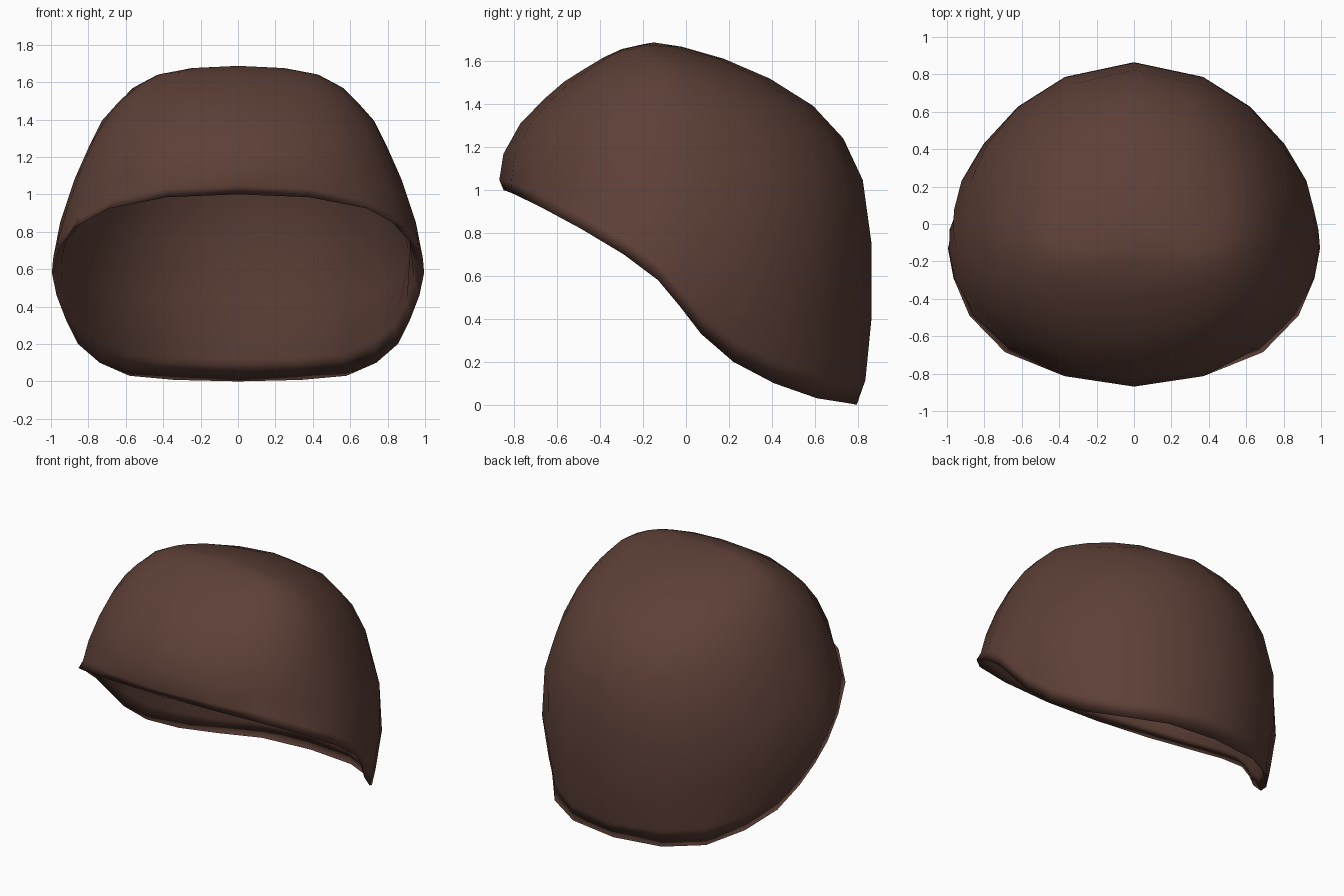
import bpy, bmesh, math

if "Cube" in bpy.data.objects:
    bpy.data.objects.remove(bpy.data.objects["Cube"])

# Half of the rim, from front centre round the right side to back centre
RIM = [(0, -.85, 1.0), (.38, -.81, .985), (.69, -.685, .925), (.88, -.49, .82),
       (.965, -.29, .70), (.995, -.13, .58), (.97, -.03, .46), (.92, .07, .33),
       (.855, .22, .20), (.74, .41, .10), (.58, .61, .03), (.34, .75, .008),
       (0, .795, 0)]
# Outline of the dome by height: half width, front and back
WIDTH = [(0, .87), (.2, .93), (.58, 1.0), (.8, .968), (1.1, .868), (1.38, .74),
         (1.56, .58), (1.645, .42), (1.68, .22), (1.687, 0)]
FRONT = [(0, -.86), (1.0, -.86), (1.05, -.87), (1.17, -.85), (1.33, -.76),
         (1.49, -.59), (1.61, -.40), (1.665, -.28), (1.687, -.15)]
BACK = [(0, .80), (.11, .835), (.41, .865), (.74, .865), (1.03, .83), (1.22, .75),
        (1.38, .61), (1.51, .41), (1.61, .18), (1.67, -.03), (1.687, -.15)]
YC, TOP, WALL = -.15, 1.687, .045
LEVELS = [.068, .245, .45, .62, .735, .825, .90, .955, .988]


def lookup(table, z):
    for (z0, a), (z1, b) in zip(table, table[1:]):
        if z <= z1:
            return a + (b - a) * (z - z0) / (z1 - z0)
    return table[-1][1]


def dome_point(rim, t):
    x, y, zr = rim
    side, n = (BACK, 1.98) if y > YC else (FRONT, 2.15)
    # Bearing of this meridian, taken from its rim point
    u = abs(x) / lookup(WIDTH, zr)
    v = abs(y - YC) / abs(lookup(side, zr) - YC)
    k = (u ** n + v ** n) ** (1 / n)
    z = zr + (TOP - zr) * t
    px = lookup(WIDTH, z) * u / k
    py = YC + (lookup(side, z) - YC) * v / k
    return (math.copysign(px, x), py, z)


def skin(bm, rings, crown, flip=False):
    """Join rings to each other and to the crown vertex."""
    count = len(rings[0])
    for i in range(count):
        j = (i + 1) % count
        faces = [(a[i], a[j], b[j], b[i]) for a, b in zip(rings, rings[1:])]
        faces.append((rings[-1][i], rings[-1][j], crown))
        for f in faces:
            bm.faces.new(f[::-1] if flip else f).smooth = True


# Outer shell: rings from the rim up to the crown
loop = RIM + [(-x, y, z) for x, y, z in RIM[-2:0:-1]]
bm = bmesh.new()
rings = [[bm.verts.new(p) for p in loop]]
for t in LEVELS:
    rings.append([bm.verts.new(dome_point(p, t)) for p in loop])
crown = bm.verts.new((0, YC, TOP))
skin(bm, rings, crown)
bm.normal_update()

# Inner lining: offset inwards, meeting the outer shell at the rim
inner = [rings[0]]
for ring in rings[1:]:
    inner.append([bm.verts.new(v.co - v.normal * WALL) for v in ring])
inner_crown = bm.verts.new(crown.co - crown.normal * WALL)
skin(bm, inner, inner_crown, flip=True)

mesh = bpy.data.meshes.new("cap_shell")
bm.to_mesh(mesh)
bm.free()
cap = bpy.data.objects.new("cap_shell", mesh)
bpy.context.collection.objects.link(cap)

brown = bpy.data.materials.new("brown")
brown.diffuse_color = (.108, .05, .037, 1)
brown.use_nodes = True
brown.node_tree.nodes["Principled BSDF"].inputs["Base Color"].default_value = brown.diffuse_color
mesh.materials.append(brown)
